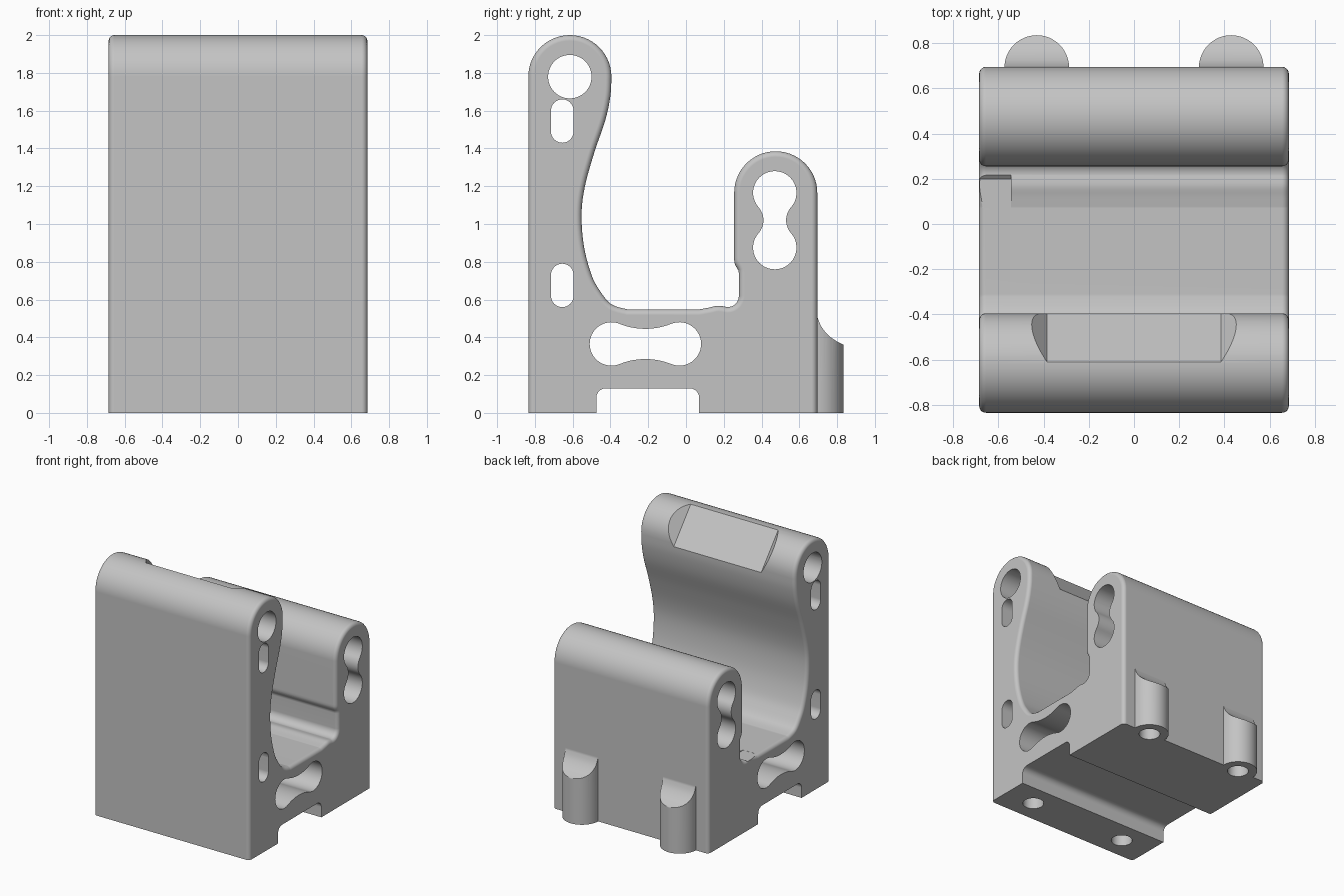
import bpy, bmesh
from math import sin, cos, pi, radians, hypot
from mathutils import Matrix, Vector

if "Cube" in bpy.data.objects:
    bpy.data.objects.remove(bpy.data.objects["Cube"], do_unlink=True)

HALF = 0.685          # half width of the block
grey = bpy.data.materials.new("plain grey")
grey.use_nodes = True
colour = (0.55, 0.55, 0.55, 1)
grey.diffuse_color = colour
grey.node_tree.nodes["Principled BSDF"].inputs["Base Color"].default_value = colour


def arc(cy, cz, r, start, end, n=20):
    """Points on a circle in the side plane, angles in degrees."""
    return [(cy + r * cos(radians(start + (end - start) * i / n)),
             cz + r * sin(radians(start + (end - start) * i / n))) for i in range(n + 1)]


def spline(pts, steps=5):
    """Smooth curve through the given side-plane points."""
    p = [Vector(q) for q in [pts[0]] + pts + [pts[-1]]]
    out = []
    for a, b, c, d in zip(p, p[1:], p[2:], p[3:]):
        for i in range(steps):
            t = i / steps
            q = b + (c - a) * t / 2 + (2 * a - 5 * b + 4 * c - d) * t * t / 2 + (3 * b - a - 3 * c + d) * t ** 3 / 2
            out.append(tuple(q))
    return out + [tuple(p[-1])]


def make_object(name, bm):
    bmesh.ops.recalc_face_normals(bm, faces=bm.faces)
    mesh = bpy.data.meshes.new(name)
    bm.to_mesh(mesh)
    bm.free()
    mesh.materials.append(grey)
    ob = bpy.data.objects.new(name, mesh)
    bpy.context.collection.objects.link(ob)
    return ob


def prism(name, outline, x0, x1, x_rim=0.0, rim=0.0):
    """Side-plane outline extruded along x; x_rim narrows the ends, rim rounds them."""
    bm = bmesh.new()
    pts = []
    for q in outline:
        if not pts or hypot(q[0] - pts[-1][0], q[1] - pts[-1][1]) > 0.002:
            pts.append(q)
    face = bm.faces.new([bm.verts.new((x0, y, z)) for y, z in pts])
    ext = bmesh.ops.extrude_face_region(bm, geom=[face])
    bmesh.ops.translate(bm, vec=(x1 - x0, 0, 0),
                        verts=[v for v in ext["geom"] if isinstance(v, bmesh.types.BMVert)])
    if rim:
        edges = [e for e in bm.edges if abs(e.verts[0].co.x - e.verts[1].co.x) < 1e-5
                 and max(v.co.z for v in e.verts) > 0.001]
        bmesh.ops.bevel(bm, geom=edges, offset=rim, segments=5, profile=0.5,
                        affect='EDGES', clamp_overlap=False)
    return make_object(name, bm)


def cylinder(name, x, y, z0, z1, r):
    bm = bmesh.new()
    bmesh.ops.create_cone(bm, cap_ends=True, segments=48, radius1=r, radius2=r, depth=z1 - z0,
                          matrix=Matrix.Translation((x, y, (z0 + z1) / 2)))
    return make_object(name, bm)


def combine(ob, other, operation):
    """Apply a boolean and remove the helper."""
    mod = ob.modifiers.new("boolean", 'BOOLEAN')
    mod.operation, mod.object, mod.solver = operation, other, 'EXACT'
    dg = bpy.context.evaluated_depsgraph_get()
    dg.update()
    mesh = bpy.data.meshes.new_from_object(ob.evaluated_get(dg))
    ob.modifiers.clear()
    ob.data = mesh
    bpy.data.objects.remove(other, do_unlink=True)


def slot(cy, z0, z1, r):
    return arc(cy, z1 - r, r, 0, 180, 12) + arc(cy, z0 + r, r, 180, 360, 12)


def dumbbell(cy, cz, half, r, waist, upright):
    """Two round lobes joined by a curved waist."""
    # neck circles touch both lobes: (half)^2 + (waist + R)^2 = (r + R)^2
    neck = (half ** 2 + waist ** 2 - r ** 2) / (2 * (r - waist))
    a = math_angle = Vector((half, waist + neck)).angle(Vector((1, 0))) * 180 / pi
    pts = arc(half, 0, r, a - 180, 180 - a, 28)
    pts += arc(0, waist + neck, neck, -a, a - 180, 14)
    pts += arc(-half, 0, r, a, 360 - a, 28)
    pts += arc(0, -waist - neck, neck, 180 - a, a, 14)
    return [(cy - v, cz + u) if upright else (cy + u, cz + v) for u, v in pts]


# Block: tall front wall, hollow saddle, shorter rear wall
saddle = spline([(-0.395, 1.78), (-0.4, 1.68), (-0.427, 1.55), (-0.485, 1.38), (-0.535, 1.2),
                 (-0.553, 1.05), (-0.54, 0.88), (-0.5, 0.73), (-0.455, 0.645),
                 (-0.395, 0.575), (-0.31, 0.548)])
ridge = spline([(0.07, 0.548), (0.12, 0.557), (0.17, 0.567), (0.22, 0.56)])
outline = ([(-0.835, 0)] + arc(-0.615, 1.78, 0.22, 180, 0, 28) + saddle + ridge
           + arc(0.22, 0.62, 0.06, -90, 0, 8) + [(0.28, 0.74)]
           + spline([(0.277, 0.755), (0.258, 0.79), (0.255, 0.82)], 3)
           + arc(0.475, 1.165, 0.22, 180, 0, 28) + [(0.695, 0)])
body = prism("clamp_block", outline, -HALF, HALF, rim=0.03)

# Rear bosses with hollow-curved tops
boss_side = [(0.6, -0.0), (0.84, 0), (0.84, 0.35)] + spline(
    [(0.832, 0.362), (0.80, 0.378), (0.755, 0.41), (0.715, 0.46), (0.69, 0.525)], 4) + [(0.6, 0.525)]
for side in (-1, 1):
    boss = cylinder("boss", side * 0.43, 0.692, 0, 0.7, 0.143)
    combine(boss, prism("boss_trim", boss_side, side * 0.43 - 0.3, side * 0.43 + 0.3), 'INTERSECT')
    combine(body, boss, 'UNION')

# Openings right through the block from side to side
channel = ([(-0.475, -0.1)] + arc(-0.425, 0.08, 0.05, 180, 90, 6)
           + arc(0.02, 0.08, 0.05, 90, 0, 6) + [(0.07, -0.1)])
openings = [channel,
            arc(-0.615, 1.78, 0.115, 0, 352.5, 47),
            slot(-0.655, 1.43, 1.66, 0.06),
            slot(-0.655, 0.56, 0.79, 0.06),
            dumbbell(0.47, 1.02, 0.145, 0.115, 0.06, True),
            dumbbell(-0.215, 0.365, 0.18, 0.115, 0.08, False)]
for shape in openings:
    combine(body, prism("opening_cutter", shape[:-1] if shape[0] == shape[-1] else shape, -1, 1), 'DIFFERENCE')

# Ridge relief at one end of the saddle
combine(body, prism("relief_cutter", [(0.06, 0.547), (0.2, 0.547), (0.262, 0.6), (0.262, 0.9), (0.06, 0.9)],
                    -1, -0.545), 'DIFFERENCE')

# Screw bores underneath
for x in (-0.43, 0.43):
    for y, top in ((-0.655, 0.45), (0.692, 0.3)):
        combine(body, cylinder("bore_cutter", x, y, -0.1, top, 0.078), 'DIFFERENCE')

# Sloping flat with flared ends on the tall wall
bm = bmesh.new()
start, end = Vector((0, -0.61, 2.0)), Vector((0, -0.397, 1.745))
along = (end - start).normalized()
out = Vector((0, -along.z, along.y))
rows = []
for lift, half in ((0, 0.385), (0.2, 0.565)):
    rows.append([bm.verts.new(p + out * lift + Vector((s * half, 0, 0)))
                 for p, s in ((start - along * 0.1, -1), (start - along * 0.1, 1),
                              (end + along * 0.1, 1), (end + along * 0.1, -1))])
bm.faces.new(rows[0])
bm.faces.new(rows[1])
for i in range(4):
    j = (i + 1) % 4
    bm.faces.new((rows[0][i], rows[0][j], rows[1][j], rows[1][i]))
combine(body, make_object("flat_cutter", bm), 'DIFFERENCE')

# Smooth curves, crisp corners
bpy.ops.object.select_all(action='DESELECT')
body.select_set(True)
bpy.context.view_layer.objects.active = body
bpy.ops.object.shade_smooth_by_angle(angle=radians(30))
weighted = body.modifiers.new("even_shading", 'WEIGHTED_NORMAL')
weighted.keep_sharp = True
